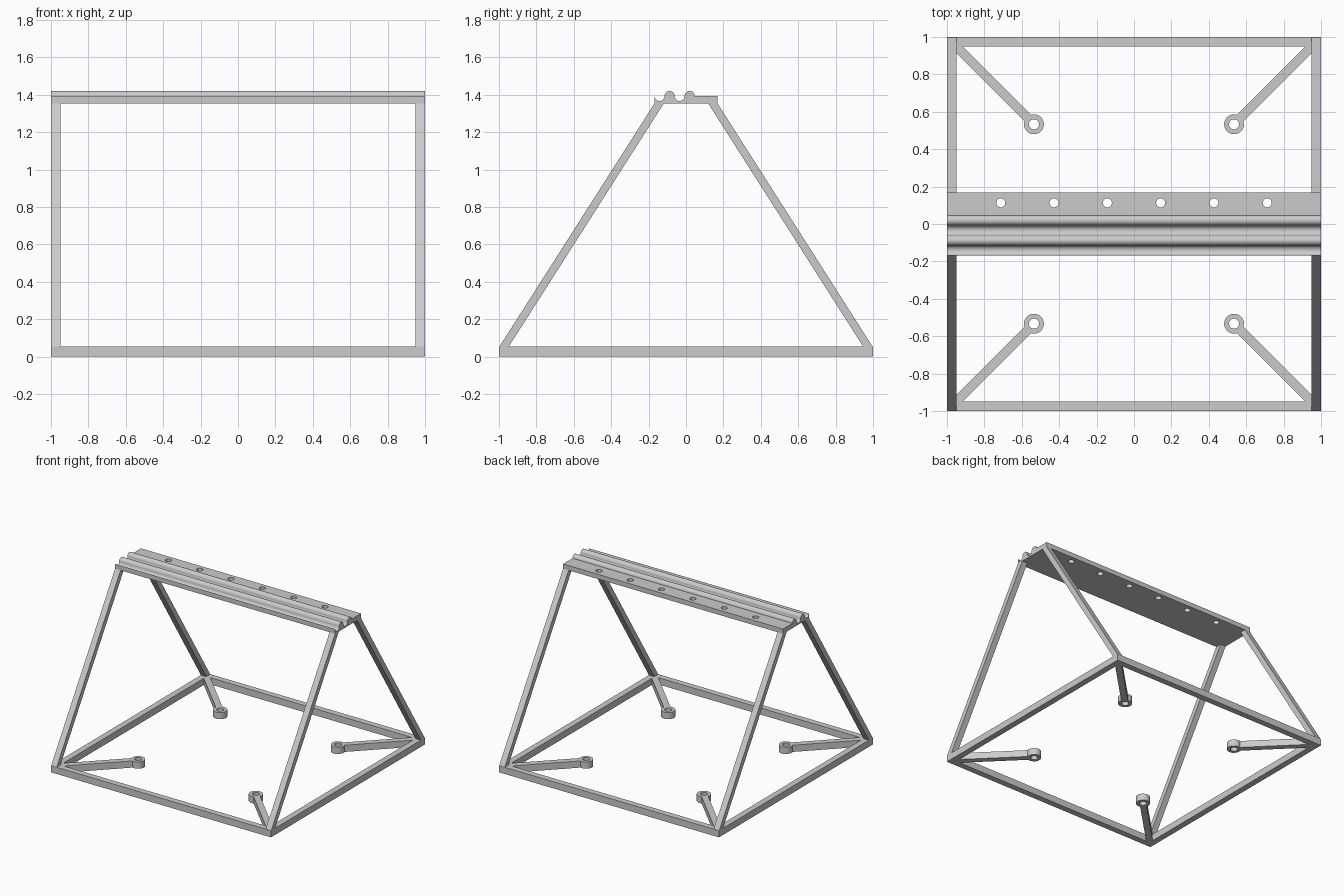
import bpy, bmesh
from math import pi, sin, cos, radians
from mathutils import Matrix, Vector

cube = bpy.data.objects.get("Cube")
if cube:
    bpy.data.objects.remove(cube, do_unlink=True)

grey = bpy.data.materials.new("plain grey")
grey.use_nodes = True
colour = (0.6, 0.6, 0.6, 1)
grey.diffuse_color = colour
grey.node_tree.nodes["Principled BSDF"].inputs["Base Color"].default_value = colour

BAR = 0.05        # bar width
BASE_H = 0.055    # base height
PLATE_Z = 1.355   # underside of the top plate
PLATE_TOP = 1.394
HALF_PLATE = 0.168


def finish(name, bm):
    bmesh.ops.recalc_face_normals(bm, faces=bm.faces)
    mesh = bpy.data.meshes.new(name)
    bm.to_mesh(mesh)
    bm.free()
    mesh.materials.append(grey)
    obj = bpy.data.objects.new(name, mesh)
    bpy.context.collection.objects.link(obj)
    return obj


def prism(name, points, offset):
    """Extrude a closed outline of 3D points along an offset."""
    bm = bmesh.new()
    face = bm.faces.new([bm.verts.new(p) for p in points])
    new = bmesh.ops.extrude_face_region(bm, geom=[face])["geom"]
    verts = [v for v in new if isinstance(v, bmesh.types.BMVert)]
    bmesh.ops.translate(bm, verts=verts, vec=offset)
    return finish(name, bm)


def smooth(obj):
    bpy.ops.object.select_all(action="DESELECT")
    obj.select_set(True)
    bpy.context.view_layer.objects.active = obj
    bpy.ops.object.shade_smooth_by_angle(angle=radians(30))


def tube(name, centre, outer, inner, height):
    """Upright ring with a through hole."""
    n = 40
    bm = bmesh.new()
    rows = [[bm.verts.new((centre[0] + r * cos(2 * pi * i / n),
                           centre[1] + r * sin(2 * pi * i / n), z)) for i in range(n)]
            for r, z in ((outer, 0), (outer, height), (inner, height), (inner, 0))]
    for a, b in zip(rows, rows[1:] + rows[:1]):
        for i in range(n):
            j = (i + 1) % n
            bm.faces.new((a[i], a[j], b[j], b[i]))
    obj = finish(name, bm)
    smooth(obj)


# Base frame: mitred square ring of four bars
for k, side in enumerate(("front", "left", "back", "right")):
    turn = Matrix.Rotation(k * pi / 2, 3, "Z")
    inner = 1 - BAR
    outline = [(-1, -1, 0), (1, -1, 0), (inner, -inner, 0), (-inner, -inner, 0)]
    prism(side + "_base_bar", [turn @ Vector(p) for p in outline], (0, 0, BASE_H))

# Sloping legs, corner arms and mounting rings
for sx, side in ((1, "left"), (-1, "right")):
    for sy, end in ((-1, "front"), (1, "back")):
        name = end + "_" + side
        leg = [(1, BASE_H - 0.005), (1 - BAR, BASE_H - 0.005),
               (HALF_PLATE - BAR, PLATE_Z), (HALF_PLATE, PLATE_Z)]
        prism(name + "_leg", [(sx, sy * y, z) for y, z in leg], (-sx * BAR, 0, 0))

        centre = Vector((sx * 0.535, sy * 0.533, 0))
        corner = Vector((sx * 0.965, sy * 0.963, 0))
        along = (corner - centre).normalized()
        across = Vector((-along.y, along.x, 0)) * BAR / 2
        start = centre + along * 0.042
        prism(name + "_arm", [start - across, corner - across, corner + across,
                              start + across], (0, 0, BASE_H))
        tube(name + "_ring", centre, 0.053, 0.027, BASE_H)

# Top plate: flat strip at the back, alternating ridges and grooves at the front
R = 0.0268
STEPS = 14
profile = [(HALF_PLATE, PLATE_Z), (HALF_PLATE, PLATE_TOP)]
edge = 8 * R - HALF_PLATE
for k in range(4):
    sign = 1 if k % 2 == 0 else -1
    mid = edge - R * (2 * k + 1)
    for i in range(0 if k == 0 else 1, STEPS + 1):
        a = pi * i / STEPS
        profile.append((mid + R * cos(a), PLATE_TOP + sign * R * sin(a)))
profile.append((-HALF_PLATE, PLATE_Z))
plate = prism("top_plate", [(-1, y, z) for y, z in profile], (2, 0, 0))

# Row of six screw holes through the flat strip
bm = bmesh.new()
for i in range(6):
    place = Matrix.Translation(((i - 2.5) * 0.285, 0.113, PLATE_Z))
    bmesh.ops.create_cone(bm, cap_ends=True, segments=32, radius1=0.024,
                          radius2=0.024, depth=0.3, matrix=place)
cutter = finish("hole_cutter", bm)
cutter.hide_render = True
cut = plate.modifiers.new("holes", "BOOLEAN")
cut.operation = "DIFFERENCE"
cut.solver = "EXACT"
cut.object = cutter
bpy.ops.object.select_all(action="DESELECT")
plate.select_set(True)
bpy.context.view_layer.objects.active = plate
bpy.ops.object.modifier_apply(modifier=cut.name)
bpy.data.objects.remove(cutter, do_unlink=True)
smooth(plate)
